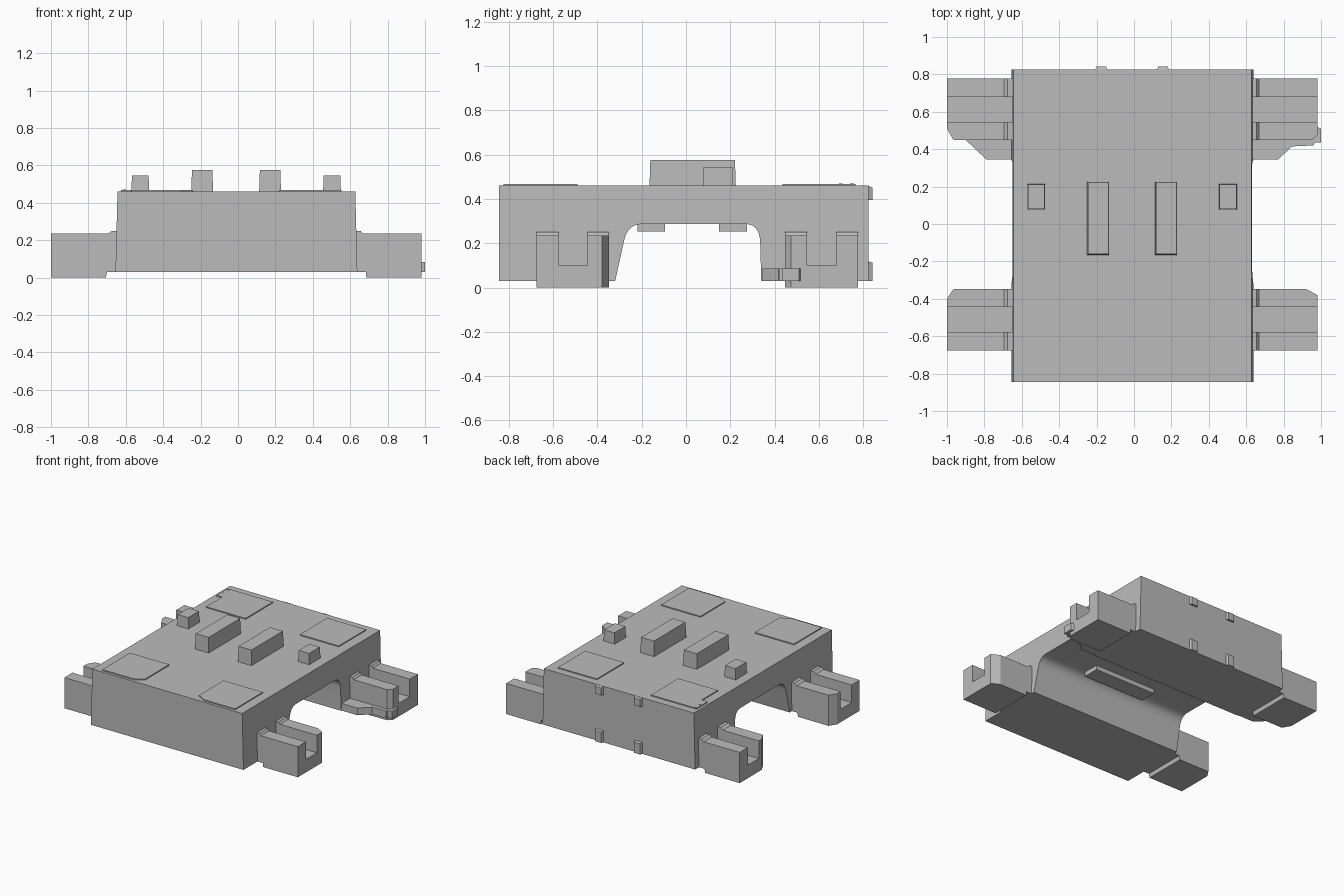
import bpy, bmesh
from mathutils import Vector

if "Cube" in bpy.data.objects:
    bpy.data.objects.remove(bpy.data.objects["Cube"])

grey = bpy.data.materials.new("plain grey")
grey.use_nodes = True
colour = (0.5, 0.5, 0.5, 1)
grey.diffuse_color = colour
grey.node_tree.nodes["Principled BSDF"].inputs["Base Color"].default_value = colour


def finish(bm, name):
    bmesh.ops.recalc_face_normals(bm, faces=bm.faces[:])
    mesh = bpy.data.meshes.new(name)
    bm.to_mesh(mesh)
    bm.free()
    mesh.materials.append(grey)
    obj = bpy.data.objects.new(name, mesh)
    bpy.context.collection.objects.link(obj)
    return obj


def loft(sections):
    """Bridge matching closed sections and cap both ends."""
    bm = bmesh.new()
    rings = [[bm.verts.new(p) for p in s] for s in sections]
    for a, b in zip(rings, rings[1:]):
        for i in range(len(a)):
            j = (i + 1) % len(a)
            bm.faces.new((a[i], a[j], b[j], b[i]))
    bm.faces.new(rings[0])
    bm.faces.new(rings[-1])
    return bm


def plate(name, outline, z0, z1):
    return finish(loft([[(x, y, z) for x, y in outline] for z in (z0, z1)]), name)


def box(name, x0, x1, y0, y1, z0, z1, taper=0.0):
    t = taper
    low = [(x0, y0, z0), (x1, y0, z0), (x1, y1, z0), (x0, y1, z0)]
    high = [(x0 + t, y0 + t, z1), (x1 - t, y0 + t, z1),
            (x1 - t, y1 - t, z1), (x0 + t, y1 - t, z1)]
    return finish(loft([low, high]), name)


def curve(a, b, c, n=8):
    a, b, c = Vector(a), Vector(b), Vector(c)
    return [tuple(a.lerp(b, i / n).lerp(b.lerp(c, i / n), i / n)) for i in range(n + 1)]


# Body: arched side profile, drawn in slightly towards the top
profile = [(-0.845, 0.03), (-0.32, 0.03)]
profile += curve((-0.28, 0.21), (-0.265, 0.285), (-0.2, 0.287))
profile += curve((0.27, 0.287), (0.33, 0.285), (0.335, 0.21))
profile += [(0.34, 0.03), (0.825, 0.03), (0.825, 0.46), (-0.845, 0.46)]
sides = [[(side + lean * (z - 0.03), y, z) for y, z in profile]
         for side, lean in ((-0.655, 0.025), (0.638, -0.025))]
body = finish(loft(sides), "body")
bpy.context.view_layer.objects.active = body
body.select_set(True)
bpy.ops.object.shade_smooth_by_angle(angle=0.5)


# Side arms: U-shaped channel with a raised collar and one clipped corner
def arm(name, stations, y0, y1, cut_a, cut_b):
    wall = 0.098
    sections = []
    for x, low, high in stations:
        u = [(y0, low), (y1, low), (y1, high), (y1 - wall, high),
             (y1 - wall, 0.1), (y0 + wall, 0.1), (y0 + wall, high), (y0, high)]
        sections.append([(x, y, z) for y, z in u])
    bm = loft(sections)
    a, b = Vector((*cut_a, 0)), Vector((*cut_b, 0))
    normal = (b - a).cross(Vector((0, 0, 1)))
    if normal.dot(Vector((0, (y0 + y1) / 2, 0)) - a) > 0:
        normal.negate()
    bmesh.ops.bisect_plane(bm, geom=bm.verts[:] + bm.edges[:] + bm.faces[:],
                           plane_co=a, plane_no=normal, clear_outer=True)
    bmesh.ops.holes_fill(bm, edges=[e for e in bm.edges if e.is_boundary])
    return finish(bm, name)


left_stations = [(0.6, 0.03, 0.25), (0.655, 0.03, 0.25), (0.668, 0.03, 0.235),
                 (0.684, 0.03, 0.235), (0.686, 0, 0.235), (0.98, 0, 0.235)]
right_stations = [(-0.6, 0.03, 0.25), (-0.675, 0.03, 0.25), (-0.695, 0.03, 0.235),
                  (-0.701, 0.03, 0.235), (-0.707, 0, 0.235), (-1, 0, 0.235)]
arm("front_left_arm", left_stations, -0.675, -0.347, (0.98, -0.38), (0.92, -0.347))
arm("back_left_arm", left_stations, 0.448, 0.778, (0.98, 0.475), (0.95, 0.448))
arm("front_right_arm", right_stations, -0.675, -0.347, (-1, -0.4), (-0.965, -0.347))
arm("back_right_arm", right_stations, 0.448, 0.778, (-1, 0.51), (-0.965, 0.448))

# Low steps beside the back arms
plate("left_step", [(0.6, 0.345), (0.77, 0.345), (0.845, 0.415), (0.96, 0.42),
                    (0.965, 0.435), (1, 0.435), (1, 0.51), (0.975, 0.52), (0.6, 0.52)],
      0.03, 0.085)
plate("right_step", [(-0.6, 0.345), (-0.79, 0.345), (-0.9, 0.45), (-0.9, 0.5),
                     (-0.6, 0.5)], 0.03, 0.085)

# Thin plates at the four corners of the top
TOP, PAD = 0.459, 0.468
box("back_left_pad", 0.22, 0.55, 0.435, 0.765, TOP, PAD)
plate("back_right_pad", [(-0.625, 0.765), (-0.24, 0.765), (-0.24, 0.435),
                         (-0.575, 0.435), (-0.575, 0.63), (-0.625, 0.63)], TOP, PAD)
for name, inner, step in (("left", 0.22, 1), ("right", -0.24, -1)):
    outer = inner + step * 0.333
    plate("front_" + name + "_pad",
          [(inner, -0.49), (outer, -0.49), (outer, -0.825),
           (inner + step * 0.07, -0.825), (inner, -0.785)], TOP, PAD)

# Two tiny studs on the tab of the back right plate
for i, y in enumerate((0.7, 0.75)):
    bm = bmesh.new()
    bmesh.ops.create_cone(bm, cap_ends=True, segments=12, radius1=0.008,
                          radius2=0.008, depth=0.006)
    bmesh.ops.translate(bm, verts=bm.verts[:], vec=(-0.608, y, PAD))
    finish(bm, f"stud_{i + 1}")

# Upright blocks on top
for name, bar, block in (("left", 0.113, 0.455), ("right", -0.25, -0.57)):
    box(name + "_long_block", bar, bar + 0.117, -0.165, 0.225, TOP, 0.577, 0.004)
    box(name + "_small_block", block, block + 0.095, 0.077, 0.213, TOP, 0.545, 0.003)

# Ribs under the arch
for name, y in (("front", -0.22), ("back", 0.15)):
    box(name + "_rib", -0.26, 0.26, y, y + 0.125, 0.253, 0.3)

# Small catches on the back wall
for name, x in (("left", 0.12), ("right", -0.21)):
    for level, z0, z1 in (("upper", 0.395, 0.46), ("lower", 0.03, 0.12)):
        tall = [(x, 0.82), (x + 0.07, 0.82), (x + 0.06, 0.842), (x + 0.01, 0.842)]
        bm = loft([[(px, py, z0) for px, py in tall],
                   [(px, py, z1 - (0.008 if py > 0.83 else 0)) for px, py in tall]])
        finish(bm, f"{level}_{name}_catch")
